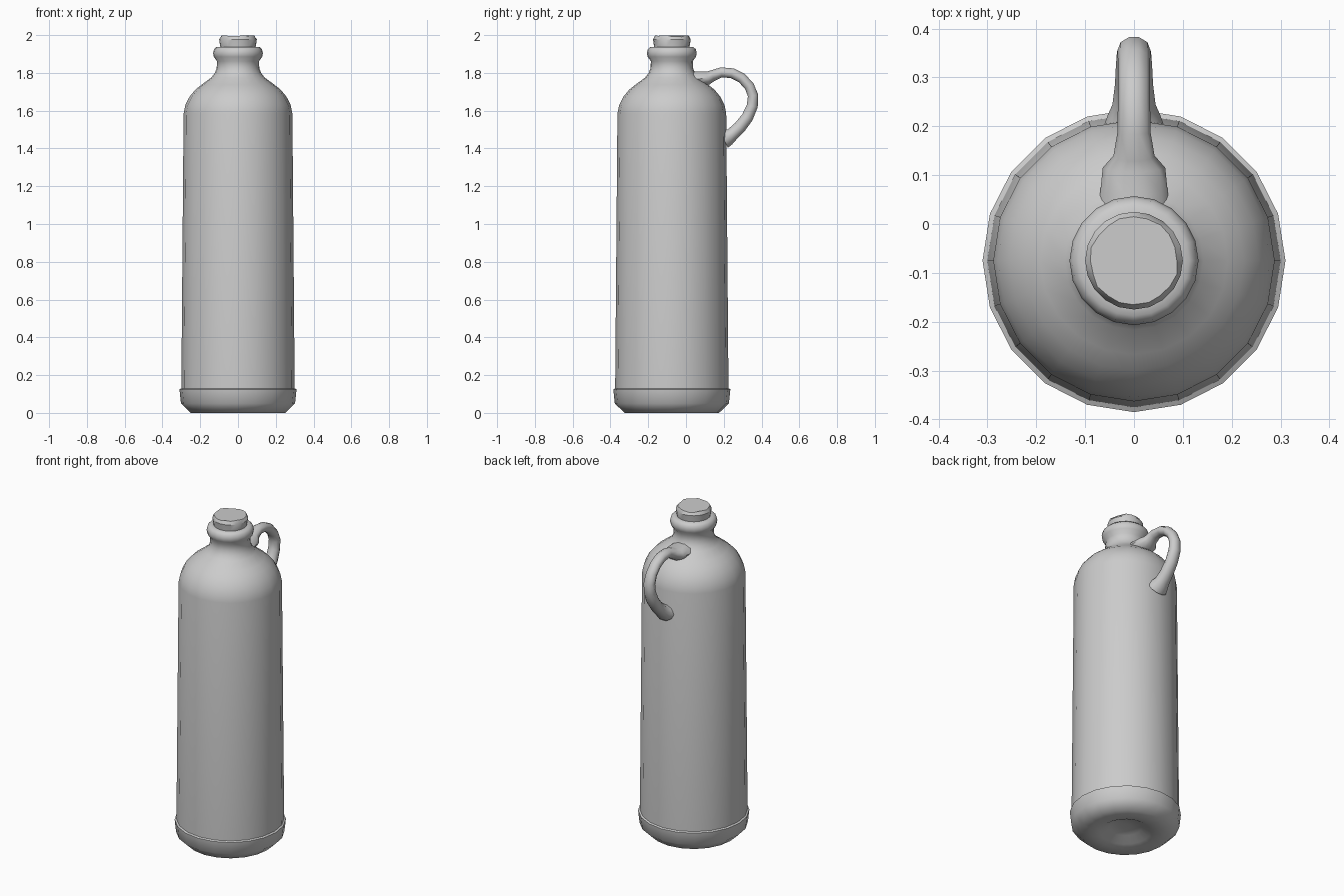
import bpy, bmesh, math, random
from mathutils import Vector

if "Cube" in bpy.data.objects:
    bpy.data.objects.remove(bpy.data.objects["Cube"])

random.seed(4)
AXIS_Y = -0.075


def finish(name, bm, angle):
    bmesh.ops.recalc_face_normals(bm, faces=bm.faces)
    mesh = bpy.data.meshes.new(name)
    bm.to_mesh(mesh)
    bm.free()
    ob = bpy.data.objects.new(name, mesh)
    bpy.context.collection.objects.link(ob)
    bpy.ops.object.select_all(action='DESELECT')
    ob.select_set(True)
    bpy.context.view_layer.objects.active = ob
    bpy.ops.object.shade_smooth_by_angle(angle=math.radians(angle))
    return ob


def skin(bm, rings, caps=True):
    for a, b in zip(rings, rings[1:]):
        n = len(a)
        for i in range(n):
            j = (i + 1) % n
            bm.faces.new((a[i], a[j], b[j], b[i]))
    if caps:
        bm.faces.new(rings[0][::-1])
        bm.faces.new(rings[-1])


def lathe(bm, profile, sides=20):
    rings = []
    for r, z in profile:
        rings.append([bm.verts.new((r * math.cos(math.tau * i / sides),
                                    AXIS_Y + r * math.sin(math.tau * i / sides), z))
                      for i in range(sides)])
    skin(bm, rings)
    return rings


# Bottle body: recessed underside, foot band, shoulder, neck and lip
bm = bmesh.new()
lathe(bm, [(0.03, 0.04), (0.09, 0.034), (0.14, 0.006), (0.18, 0.0), (0.25, 0.0),
           (0.302, 0.05), (0.31, 0.125), (0.30, 0.13), (0.288, 1.585),
           (0.279, 1.63), (0.256, 1.675), (0.225, 1.712), (0.192, 1.738),
           (0.142, 1.775), (0.122, 1.80), (0.113, 1.825), (0.111, 1.862),
           (0.128, 1.885), (0.132, 1.905), (0.127, 1.925), (0.113, 1.938),
           (0.09, 1.938)])
finish("bottle", bm, 45)

# Stopper with a slightly uneven top
bm = bmesh.new()
rings = lathe(bm, [(0.09, 1.90), (0.094, 1.94), (0.10, 1.978), (0.09, 1.996)])
for v in rings[-1]:
    v.co.z += random.uniform(-0.006, 0.004)
    v.co.x += random.uniform(-0.003, 0.003)
finish("stopper", bm, 35)

# Handle: y, z, half width in x, half thickness; flared at both ends
path = [(0.02, 1.765, 0.072, 0.042), (0.065, 1.768, 0.069, 0.042),
        (0.115, 1.772, 0.064, 0.037), (0.14, 1.785, 0.042, 0.031),
        (0.187, 1.803, 0.034, 0.028), (0.245, 1.798, 0.033, 0.028),
        (0.295, 1.773, 0.033, 0.028), (0.335, 1.73, 0.033, 0.028),
        (0.355, 1.68, 0.034, 0.029), (0.351, 1.625, 0.035, 0.031),
        (0.325, 1.565, 0.037, 0.033), (0.285, 1.513, 0.039, 0.035),
        (0.245, 1.475, 0.044, 0.037), (0.222, 1.459, 0.054, 0.046),
        (0.20, 1.448, 0.062, 0.052)]
bm = bmesh.new()
rings = []
for k, (y, z, w, t) in enumerate(path):
    a, b = path[max(k - 1, 0)], path[min(k + 1, len(path) - 1)]
    normal = Vector((0, a[1] - b[1], b[0] - a[0])).normalized()
    centre = Vector((0, y, z))
    rings.append([bm.verts.new(centre + normal * t * math.sin(math.tau * i / 10)
                               + Vector((w * math.cos(math.tau * i / 10), 0, 0)))
                  for i in range(10)])
skin(bm, rings)
finish("handle", bm, 50)
